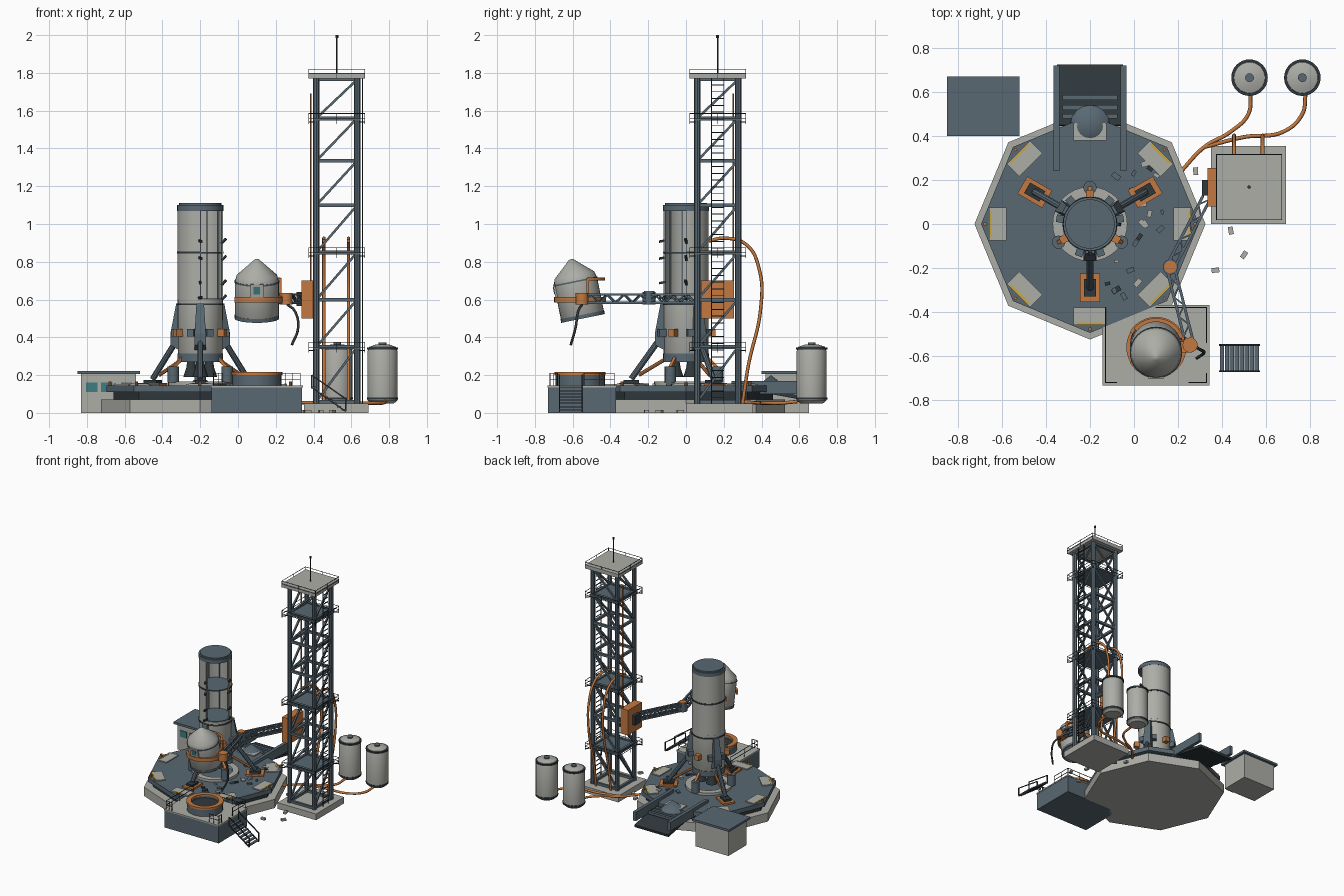
import bpy, bmesh, random
from math import sin, cos, pi, radians
from mathutils import Vector, Matrix

if "Cube" in bpy.data.objects:
    bpy.data.objects.remove(bpy.data.objects["Cube"])

random.seed(4)

def mat(name, c):
    m = bpy.data.materials.new(name)
    m.diffuse_color = (*c, 1)
    m.use_nodes = True
    m.node_tree.nodes["Principled BSDF"].inputs["Base Color"].default_value = m.diffuse_color
    return m

STEEL = mat("blue_steel", (.10, .14, .17))
DARK = mat("dark", (.03, .04, .045))
LIGHT = mat("light_grey", (.42, .42, .39))
ORANGE = mat("orange", (.55, .19, .05))
YELLOW = mat("yellow", (.6, .38, .04))
GLASS = mat("glass", (.05, .2, .22))

def add(name, bm, m, smooth=False):
    bmesh.ops.recalc_face_normals(bm, faces=bm.faces)
    me = bpy.data.meshes.new(name)
    bm.to_mesh(me)
    bm.free()
    o = bpy.data.objects.new(name, me)
    bpy.context.collection.objects.link(o)
    me.materials.append(m)
    if smooth:
        bpy.ops.object.select_all(action='DESELECT')
        o.select_set(True)
        bpy.context.view_layer.objects.active = o
        bpy.ops.object.shade_smooth_by_angle(angle=radians(35))
    return o

def box(name, c, s, m, rz=0, rx=0, ry=0):
    bm = bmesh.new()
    R = Matrix.Rotation(rz, 4, 'Z') @ Matrix.Rotation(ry, 4, 'Y') @ Matrix.Rotation(rx, 4, 'X')
    bmesh.ops.create_cube(bm, size=1, matrix=Matrix.Translation(c) @ R @ Matrix.Diagonal((*s, 1)))
    return add(name, bm, m)

def span(name, lo, hi, m):
    lo, hi = Vector(lo), Vector(hi)
    return box(name, (lo + hi) / 2, hi - lo, m)

# many straight bars joined in one object
def bars(name, pairs, r, m, n=4):
    bm = bmesh.new()
    for a, b in pairs:
        a, b = Vector(a), Vector(b)
        q = (b - a).to_track_quat('Z', 'Y').to_matrix().to_4x4()
        M = Matrix.Translation((a + b) / 2) @ q @ Matrix.Rotation(pi / 4 if n == 4 else 0, 4, 'Z')
        bmesh.ops.create_cone(bm, cap_ends=True, segments=n, radius1=r, radius2=r, depth=(b - a).length, matrix=M)
    return add(name, bm, m, n > 6)

# profile (r, z) turned round the vertical, closed if partial
def lathe(name, prof, loc, m, n=32, a0=0, a1=360, loop=False, smooth=True):
    bm = bmesh.new()
    full = a1 - a0 >= 360
    rings = []
    for i in range(n if full else n + 1):
        a = radians(a0 + (a1 - a0) * i / n)
        rings.append([bm.verts.new((r * cos(a) + loc[0], r * sin(a) + loc[1], z + loc[2])) for r, z in prof])
    k = len(prof)
    for i in range(n):
        A, B = rings[i], rings[(i + 1) % len(rings)]
        for j in range(k if loop else k - 1):
            bm.faces.new((A[j], B[j], B[(j + 1) % k], A[(j + 1) % k]))
    if not full and loop:
        bm.faces.new(rings[0])
        bm.faces.new(rings[-1])
    bmesh.ops.remove_doubles(bm, verts=bm.verts, dist=1e-5)
    return add(name, bm, m, smooth)

def disc(name, x, y, z0, z1, r, m, n=24):
    return lathe(name, [(0, z0), (r, z0), (r, z1), (0, z1)], (x, y, 0), m, n)

def ring(name, x, y, z0, z1, r0, r1, m, n=32, a0=0, a1=360):
    return lathe(name, [(r0, z0), (r1, z0), (r1, z1), (r0, z1)], (x, y, 0), m, n, a0, a1, True)

def hose(name, pts, r, m):
    cu = bpy.data.curves.new(name, 'CURVE')
    cu.dimensions = '3D'
    cu.bevel_depth = r
    cu.bevel_resolution = 2
    cu.use_fill_caps = True
    s = cu.splines.new('BEZIER')
    s.bezier_points.add(len(pts) - 1)
    for p, c in zip(s.bezier_points, pts):
        p.co = c
        p.handle_left_type = p.handle_right_type = 'AUTO'
    cu.materials.append(m)
    o = bpy.data.objects.new(name, cu)
    bpy.context.collection.objects.link(o)

def railing(name, pts, z, h, r=.0025):
    L = []
    for (ax, ay), (bx, by) in zip(pts, pts[1:]):
        L += [((ax, ay, z + h * k), (bx, by, z + h * k)) for k in (.5, 1)]
        for t in (0, .5, 1):
            x, y = ax + (bx - ax) * t, ay + (by - ay) * t
            L.append(((x, y, z), (x, y, z + h)))
    bars(name, L, r, DARK)

PX = -.2
def polar(r, deg, z):
    return Vector((PX + r * cos(radians(deg)), r * sin(radians(deg)), z))

# launch pad
for nm, z0, z1, r, m in (("pad_slab", 0, .07, .525, LIGHT), ("pad_core", .07, .11, .46, DARK), ("pad_deck", .11, .145, .495, STEEL)):
    lathe(nm, [(0, z0), (r, z0), (r, z1), (0, z1)], (PX, 0, 0), m, 8, smooth=False)
for i in range(8):
    a = i * 45
    box("deck_plate", polar(.42, a, .148), (.08, .15, .01), LIGHT, radians(a))
    box("deck_stripe", polar(.452, a, .15), (.01, .12, .01), YELLOW, radians(a))
    p = polar(.478, a + 0, 0)
    disc("pad_bollard", p.x, p.y, .14, .165, .008, ORANGE, 8)
ring("launch_ring", PX, 0, .14, .165, .125, .17, LIGHT)

# booster: skirt, cutaway barrel, bulkheads
lathe("booster_tail", [(0, .27), (.1, .27), (.118, .3), (.12, .6), (0, .6)], (PX, 0, 0), LIGHT)
ring("booster_barrel", PX, 0, .6, 1.07, .113, .12, LIGHT, 36, 0, 270)
disc("booster_cap", PX, 0, 1.07, 1.1, .122, STEEL, 32)
disc("booster_cap_lid", PX, 0, 1.1, 1.11, .112, STEEL, 32)
disc("bulkhead", PX, 0, .845, .853, .116, STEEL, 32)
disc("lower_bulkhead", PX, 0, .598, .606, .118, STEEL, 32)
ring("barrel_band", PX, 0, .843, .855, .118, .123, DARK, 36, 0, 270)
ring("tail_band", PX, 0, .57, .58, .118, .124, DARK)
ring("engine_band", PX, 0, .27, .315, .1, .121, STEEL)
bars("stringers", [(polar(.11, a, .6), polar(.11, a, 1.08)) for a in range(30, 271, 40)], .005, STEEL)
for a in (0, 270):
    for z in (.61, .69, .82, .91):
        box("torn_tab", polar(.125, a, z), (.035, .012, .012), DARK, radians(a + random.uniform(-30, 30)), 0, -.8 if a == 0 else .2)
for i in range(3):
    p = polar(.055, i * 120 + 30, 0)
    lathe("engine_nozzle", [(.02, .28), (.026, .24), (.042, .19), (.038, .19), (.016, .27)], p, DARK, 16)

# landing legs and hold-down posts
for a in (-90, 30, 150):
    ra = radians(a)
    bm = bmesh.new()
    for t in (-1, 1):
        off = Vector((-sin(ra), cos(ra), 0)) * t
        vs = [bm.verts.new(polar(r, a, z) + off * w) for r, z, w in ((.11, .58, .02), (.135, .58, .02), (.165, .42, .03), (.165, .36, .03), (.11, .33, .03))]
        bm.faces.new(vs)
    v = list(bm.verts)
    for i in range(5):
        j = (i + 1) % 5
        bm.faces.new((v[i], v[j], v[j + 5], v[i + 5]))
    add("leg_fairing", bm, STEEL)
    bars("leg_strut", [(polar(.14, a, .39), polar(.29, a, .18))], .016, STEEL, 10)
    bars("leg_brace", [(polar(.1, a, .29), polar(.25, a, .2))], .01, ORANGE, 8)
    box("foot_base", polar(.29, a, .152), (.13, .09, .014), ORANGE, ra)
    box("foot_pad", polar(.29, a, .165), (.08, .055, .02), DARK, ra)
    b = a + 60
    p = polar(.165, b, 0)
    disc("hold_post", p.x, p.y, .16, .245, .03, STEEL, 16)
    bars("hold_arm", [(polar(.165, b, .24), polar(.115, b, .29))], .012, ORANGE)
    for d in (60, 20, 100):
        box("thruster_block", polar(.135, a + d, .425), (.04, .035, .04), ORANGE if d == 60 else STEEL, radians(a + d))

# flame trench with side walls
for x in (-.352, -.048):
    span("trench_wall", (x - .013, .24, .1), (x + .013, .72, .17), STEEL)
box("trench_floor", (PX, .585, .085), (.3, .28, .02), DARK, 0, -.18)
for y in (.49, .53, .575):
    box("deflector_bar", (PX, y, .12), (.25, .022, .02), STEEL)
lathe("flame_deflector", [(0, .2), (.09, .13), (0, .13)], (PX, .45, 0), STEEL, 16)

# control hut
span("hut_walls", (-.83, .42, 0), (-.54, .65, .21), LIGHT)
span("hut_roof", (-.85, .4, .205), (-.52, .67, .222), STEEL)
for x in (-.775, -.695):
    span("hut_window", (x - .03, .415, .11), (x + .03, .425, .16), GLASS)
span("hut_door", (-.62, .415, 0), (-.56, .425, .16), STEEL)

# service platform, stand, stairs
span("platform_body", (-.14, -.73, 0), (.34, -.37, .135), STEEL)
span("platform_top", (-.143, -.733, .135), (.343, -.367, .145), LIGHT)
ring("capsule_stand", .1, -.56, .145, .205, .1, .13, STEEL)
ring("stand_rim", .1, -.56, .2, .216, .1, .135, ORANGE)
disc("stand_floor", .1, -.56, .14, .19, .1, DARK, 32)
railing("platform_rail", [(-.08, -.72), (-.13, -.72), (-.13, -.38)], .145, .065)
railing("platform_rail_right", [(.1, -.38), (.33, -.38), (.33, -.54)], .145, .065)
railing("platform_rail_front", [(.33, -.68), (.33, -.72), (.25, -.72)], .145, .065)
for i in range(8):
    box("stair_tread", (.4 + i * .0225, -.61, .135 - i * .017), (.02, .12, .008), STEEL)
for y in (-.67, -.55):
    bars("stair_stringer", [((.39, y, .135), (.57, y, .008)), ((.39, y, .2), (.57, y, .075)), ((.39, y, .13), (.39, y, .2)), ((.57, y, .01), (.57, y, .075))], .005, DARK)

# tower: columns, beams, diagonals
TX, TY, H = .523, .168, .108
span("tower_base", (.35, 0, 0), (.69, .355, .05), LIGHT)
span("tower_roof", (.375, .02, 1.77), (.67, .318, 1.8), LIGHT)
C = [(TX - H, TY - H), (TX + H, TY - H), (TX + H, TY + H), (TX - H, TY + H)]
bars("tower_columns", [((x, y, .05), (x, y, 1.77)) for x, y in C], .017, STEEL, 8)
Z = [.06, .35, .6, .85, 1.1, 1.335, 1.56, 1.765]
beams, diags = [], []
for i in range(4):
    a, b = C[i], C[(i + 1) % 4]
    if i > 1:
        a, b = b, a
    beams += [((*a, z), (*b, z)) for z in Z]
    diags += [((*a, z), (*b, w)) for z, w in zip(Z, Z[1:])]
bars("tower_beams", beams, .013, STEEL)
bars("tower_diagonals", diags, .009, STEEL)
square = lambda h: [(TX - h, TY - h), (TX + h, TY - h), (TX + h, TY + h), (TX - h, TY + h), (TX - h, TY - h)]
for z in (.35, .85, 1.56):
    span("tower_floor", (TX - .125, TY - .125, z - .012), (TX + .125, TY + .125, z), STEEL)
    railing("floor_rail", square(.148), z - .03, .055, .002)
    bars("rail_brackets", [((*p, z - .02), (*q, z - .02)) for p, q in zip(square(.12), square(.148))], .004, DARK)
railing("roof_rail", square(.148), 1.77, .05, .002)
bars("antenna", [((TX, TY, 1.8), (TX, TY, 1.99))], .0045, DARK, 8)
disc("antenna_tip", TX, TY, 1.985, 2, .008, DARK, 8)

# ladder and conduit
lad = [((.658, y, .05), (.658, y, 1.77)) for y in (.135, .2)]
lad += [((.658, .135, .08 + i * .036), (.658, .2, .08 + i * .036)) for i in range(47)]
bars("ladder", lad, .0035, DARK)
bars("conduit", [((.385, .25, .7), (.385, .25, 1.69))], .005, ORANGE, 8)

# swing arm: carriage, two truss links, joints
span("arm_carriage", (.335, .08, .5), (.4, .255, .7), ORANGE)
span("carriage_hinge", (.31, .13, .565), (.34, .2, .64), DARK)
S, E, W = Vector((.33, .12, .605)), Vector((.165, -.195, .605)), Vector((.255, -.55, .605))
for a, b in ((S, E), (E, W)):
    d = (b - a).normalized()
    s = Vector((-d.y, d.x, 0)) * .018
    u = Vector((0, 0, .022))
    chords = [(a + k * s + l * u, b + k * s + l * u) for k in (-1, 1) for l in (-1, 1)]
    web = []
    for i in range(8):
        p, q = a.lerp(b, i / 8), a.lerp(b, (i + 1) / 8)
        f = 1 if i % 2 else -1
        web += [(p + k * s + f * u, q + k * s - f * u) for k in (-1, 1)]
        web += [(p - f * s + l * u, q + f * s + l * u) for l in (-1, 1)]
    bars("arm_chords", chords, .009, STEEL)
    bars("arm_web", web, .005, STEEL)
disc("elbow_core", E.x, E.y, .575, .64, .034, STEEL)
disc("elbow_cap", E.x, E.y, .632, .646, .028, ORANGE)
disc("wrist_joint", W.x, W.y, .575, .635, .034, ORANGE)
box("wrist_link", (.235, -.56, .6), (.05, .05, .04), ORANGE)
ring("clamp_ring", .1, -.56, .585, .613, .122, .138, ORANGE, 32, -150, 150)
ring("upper_clamp", .1, -.56, .7, .716, .115, .132, ORANGE, 16, 20, 140)
bars("clamp_tie", [((.225, -.52, .6), (.222, -.52, .715))], .01, ORANGE)
hose("loose_hose", [(.26, -.55, .575), (.30, -.57, .54), (.318, -.585, .45), (.285, -.61, .36)], .007, DARK)

# tilted capsule
tilt = Matrix.Translation((.1, -.545, .5)) @ Matrix.Rotation(.2, 4, 'X')
parts = [lathe("capsule", [(0, 0), (.105, 0), (.116, .02), (.116, .2), (.108, .232), (.012, .318), (0, .32)], (0, 0, 0), LIGHT),
         ring("capsule_base_band", 0, 0, 0, .02, .1, .118, STEEL),
         ring("capsule_mid_band", 0, 0, .195, .203, .11, .119, STEEL),
         box("capsule_hatch", (0, -.113, .16), (.07, .016, .095), LIGHT),
         box("hatch_window", (0, -.12, .175), (.035, .008, .04), GLASS)]
for o in parts:
    o.data.transform(tilt)

# storage tanks
for x in (.525, .765):
    lathe("tank", [(0, .05), (.06, .05), (.078, .065), (.08, .08), (.08, .325), (.07, .35), (.035, .362), (0, .365)], (x, .665, 0), LIGHT)
    for z in (.07, .335):
        ring("tank_band", x, .665, z, z + .012, .07, .083, DARK)
    disc("tank_cap", x, .665, .355, .372, .02, STEEL, 12)

# fuel hoses
hose("pad_hose", [(.53, .59, .06), (.52, .5, .052), (.44, .42, .052), (.32, .35, .055), (.21, .235, .06)], .009, ORANGE)
hose("tank_hose", [(.78, .59, .06), (.765, .5, .052), (.68, .42, .052), (.5, .395, .052), (.32, .35, .055)], .009, ORANGE)
for x in (.455, .585):
    hose("tower_hose", [(x, .3, .05), (x, .33, .25), (x, .395, .55), (x, .39, .75), (x, .32, .89), (x, .2, .925), (x, .12, .91)], .009, ORANGE)

# scattered debris on the deck and on the ground
for i in range(22):
    s = random.uniform(.02, .045)
    box("debris", polar(random.uniform(.2, .38), random.uniform(-80, 70), .15), (s, s * .6, .01), random.choice((STEEL, LIGHT, DARK)), random.uniform(0, 3))
for x, y in ((.28, .24), (.44, -.03), (.5, -.14), (.37, -.21), (.34, .18)):
    box("ground_debris", (x, y, .008), (.035, .022, .016), LIGHT, random.uniform(0, 3))
